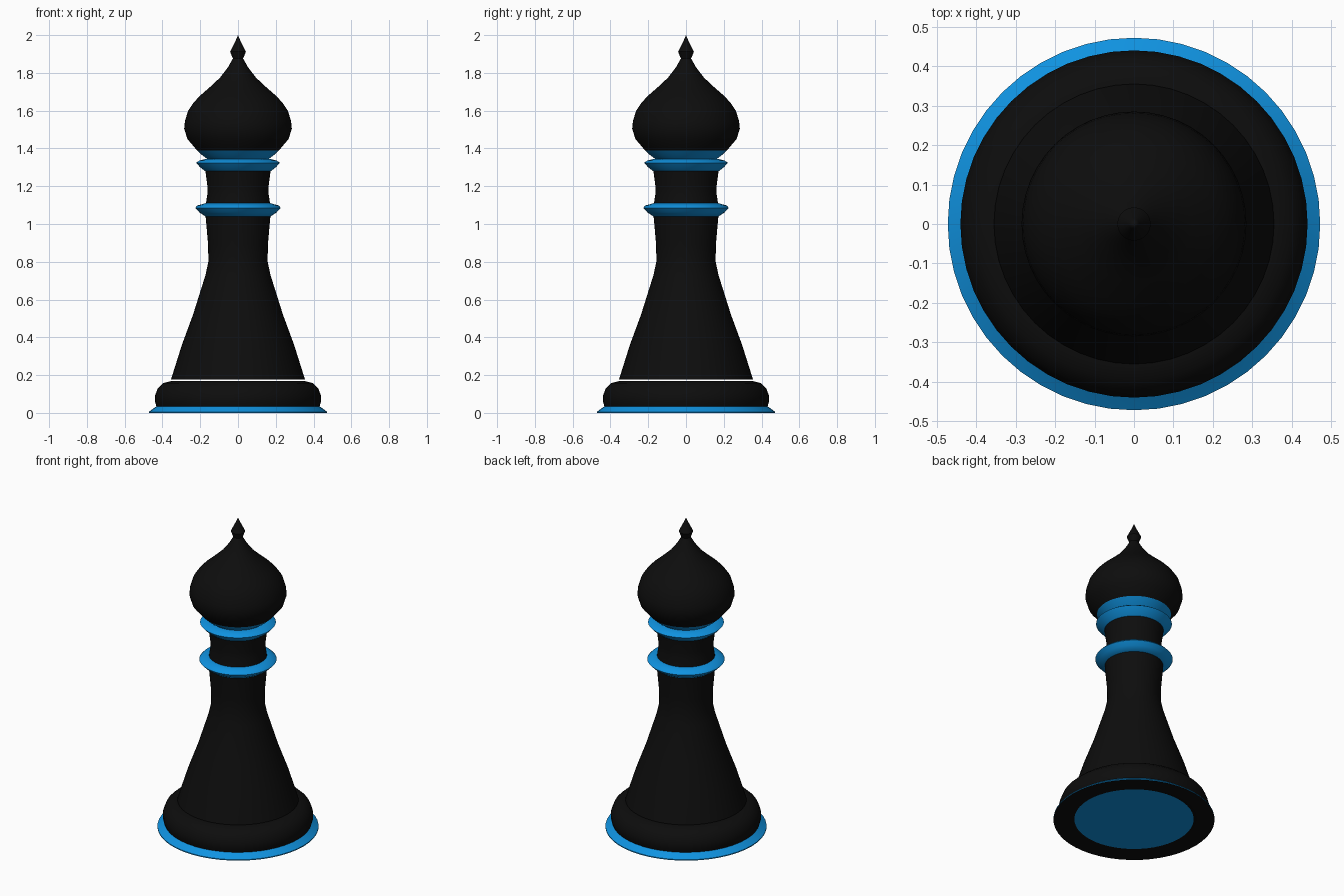
import bpy, math

if "Cube" in bpy.data.objects:
    bpy.data.objects.remove(bpy.data.objects["Cube"])


def material(name, rgb):
    m = bpy.data.materials.new(name)
    m.diffuse_color = (*rgb, 1)
    m.use_nodes = True
    m.node_tree.nodes["Principled BSDF"].inputs["Base Color"].default_value = m.diffuse_color
    return m


BLACK = material("black lacquer", (0.004, 0.004, 0.004))
BLUE = material("bright blue", (0.005, 0.29, 0.75))
SEG = 48


def lathe(name, profile, mats, pick=None, closed=False):
    """Spin a profile of (radius, z), listed bottom to top, around the z axis."""
    verts, rings, faces, slots = [], [], [], []
    for r, z in profile:
        start = len(verts)
        if r == 0:
            verts.append((0, 0, z))
            rings.append([start] * SEG)
        else:
            for i in range(SEG):
                a = 2 * math.pi * i / SEG
                verts.append((r * math.cos(a), r * math.sin(a), z))
            rings.append(list(range(start, start + SEG)))
    count = len(profile)
    for k in range(count if closed else count - 1):
        lo, hi = rings[k], rings[(k + 1) % count]
        for i in range(SEG):
            j = (i + 1) % SEG
            f = list(dict.fromkeys((lo[i], lo[j], hi[j], hi[i])))
            faces.append(f)
            slots.append(pick(k) if pick else 0)
    me = bpy.data.meshes.new(name)
    me.from_pydata(verts, [], faces)
    for m in mats:
        me.materials.append(m)
    for p, s in zip(me.polygons, slots):
        p.material_index = s
    ob = bpy.data.objects.new(name, me)
    bpy.context.collection.objects.link(ob)
    bpy.ops.object.select_all(action='DESELECT')
    ob.select_set(True)
    bpy.context.view_layer.objects.active = ob
    bpy.ops.object.shade_smooth_by_angle(angle=math.radians(35))
    return ob


# Base: black underside and rounded drum, with a sloping blue skirt between
lathe("base", [(0.35, 0.004), (0.375, 0.0), (0.472, 0.0), (0.472, 0.006),
               (0.455, 0.018), (0.432, 0.035), (0.44, 0.06), (0.44, 0.09),
               (0.425, 0.13), (0.395, 0.158), (0.355, 0.168), (0, 0.168)],
      [BLACK, BLUE], lambda k: 1 if k in (2, 3, 4) else 0)

# Blue pad under the base
lathe("base_pad", [(0, 0.004), (0.35, 0.004)], [BLUE]).data.flip_normals()

# Flared body, a hair above the base
lathe("body", [(0, 0.176), (0.355, 0.176), (0.297, 0.36), (0.238, 0.52),
               (0.172, 0.73), (0.157, 0.80), (0.158, 0.89), (0.172, 1.045)],
      [BLUE, BLACK], lambda k: min(k, 1))

# Two blue collars with the waisted neck between them
lathe("lower_collar", [(0, 1.04), (0.172, 1.04), (0.205, 1.062), (0.227, 1.085),
                       (0.215, 1.098), (0.172, 1.11), (0, 1.11)], [BLUE])
lathe("neck", [(0.17, 1.105), (0.162, 1.16), (0.162, 1.20), (0.173, 1.285)], [BLACK])
lathe("upper_collar", [(0, 1.28), (0.174, 1.28), (0.2, 1.3), (0.222, 1.324),
                       (0.205, 1.336), (0.17, 1.345), (0, 1.345)], [BLUE])

# Blue cup holding the head
lathe("head_cup", [(0.16, 1.343), (0.187, 1.362), (0.217, 1.39)], [BLUE])

# Onion shaped head with pointed finial
lathe("head", [(0.217, 1.39), (0.268, 1.45), (0.285, 1.505), (0.281, 1.545),
               (0.264, 1.6), (0.235, 1.643), (0.2, 1.68), (0.145, 1.728),
               (0.095, 1.775), (0.053, 1.83), (0.027, 1.876), (0.042, 1.912),
               (0.028, 1.94), (0.013, 1.97), (0, 2.0)], [BLACK])
